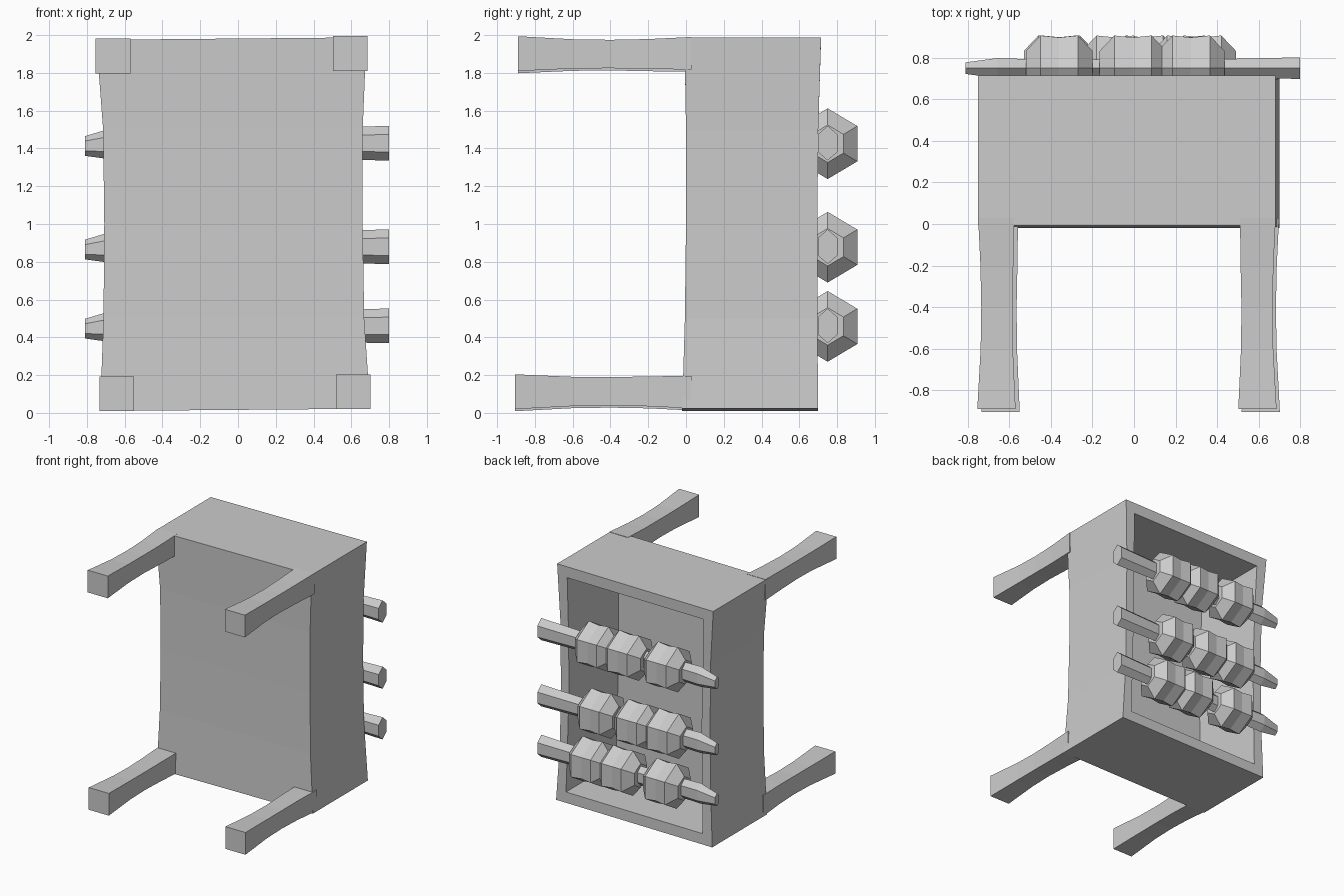
import bpy, bmesh, math
from mathutils import Vector

if "Cube" in bpy.data.objects:
    bpy.data.objects.remove(bpy.data.objects["Cube"])


def loft(name, rings):
    """Skin a list of equal-length point rings and cap both ends."""
    bm = bmesh.new()
    loops = [[bm.verts.new(p) for p in ring] for ring in rings]
    n = len(loops[0])
    for a, b in zip(loops, loops[1:]):
        for i in range(n):
            j = (i + 1) % n
            bm.faces.new((a[i], a[j], b[j], b[i]))
    bm.faces.new(loops[0])
    bm.faces.new(loops[-1])
    bmesh.ops.recalc_face_normals(bm, faces=bm.faces)
    mesh = bpy.data.meshes.new(name)
    bm.to_mesh(mesh)
    bm.free()
    obj = bpy.data.objects.new(name, mesh)
    bpy.context.collection.objects.link(obj)
    return obj


def hex_ring(x, y, z, ry, rz):
    """Hexagon across the x axis, points up and down."""
    return [Vector((x, y + ry * math.sin(k * math.pi / 3) / math.sin(math.pi / 3),
                    z + rz * math.cos(k * math.pi / 3))) for k in range(6)]


def section(z0, z1, xl, xr, yf, yb):
    """Rectangular slice of the tray; z may tilt from left to right."""
    return [(xl, yf, z0), (xr, yf, z1), (xr, yb, z1), (xl, yb, z0)]


# Tray: slightly waisted box
tray = loft("tray", [
    section(0.01, 0.022, -0.73, 0.70, -0.02, 0.70),
    section(0.5, 0.5, -0.712, 0.668, -0.006, 0.695),
    section(1.0, 1.0, -0.708, 0.66, 0.0, 0.695),
    section(1.5, 1.5, -0.714, 0.66, 0.0, 0.70),
    section(1.975, 1.988, -0.75, 0.68, -0.008, 0.715)])

# Hollow of the tray, open at the back
hollow = loft("tray_hollow_cutter", [
    section(0.10, 0.11, -0.64, 0.61, 0.045, 0.9),
    section(1.0, 1.0, -0.63, 0.585, 0.045, 0.9),
    section(1.885, 1.895, -0.655, 0.59, 0.045, 0.9)])
cut = tray.modifiers.new("hollow", 'BOOLEAN')
cut.operation = 'DIFFERENCE'
cut.solver = 'EXACT'
cut.object = hollow
bpy.context.view_layer.objects.active = tray
bpy.ops.object.modifier_apply(modifier="hollow")
bpy.data.objects.remove(hollow, do_unlink=True)


# Legs: square bars, narrower in the middle; x and z are the outer corner
def leg(name, x, z, y_end):
    sx = 1 if x < 0 else -1
    sz = 1 if z < 1 else -1
    rings = []
    for y, inset, size in ((0.03, 0, 0.172), (-0.2, 0.011, 0.158),
                           (-0.4, 0.015, 0.15), (-0.6, 0.012, 0.155),
                           (y_end, -0.004, 0.184)):
        xa, za = x + sx * inset, z + sz * inset
        xb, zb = xa + sx * size, za + sz * size
        rings.append([(xa, y, za), (xb, y, za), (xb, y, zb), (xa, y, zb)])
    loft(name, rings)


leg("leg_upper_left", -0.75, 1.978, -0.89)
leg("leg_upper_right", 0.682, 1.99, -0.89)
leg("leg_lower_left", -0.73, 0.013, -0.905)
leg("leg_lower_right", 0.698, 0.024, -0.905)

# Skewers: flattened hexagonal rod carrying three waisted chunks
Y = 0.75
for row, (z, centres) in {
        "top": (1.425, (-0.36, -0.005, 0.275)),
        "middle": (0.877, (-0.37, -0.09, 0.25)),
        "bottom": (0.458, (-0.35, 0.05, 0.33))}.items():
    loft("skewer_rod_" + row, [
        hex_ring(-0.81, Y, z - 0.012, 0.028, 0.052),
        hex_ring(-0.66, Y, z, 0.048, 0.085),
        hex_ring(-0.45, Y, z, 0.042, 0.08),
        hex_ring(0.35, Y, z, 0.042, 0.08),
        hex_ring(0.8, Y, z + 0.003, 0.052, 0.092)])
    for i, c in enumerate(centres):
        loft("chunk_%s_%d" % (row, i + 1), [
            hex_ring(c + dx, Y, z, 0.157 * k, 0.187 * k)
            for dx, k in ((-0.16, 0.53), (-0.09, 1), (0, 0.94), (0.09, 1), (0.16, 0.53))])
